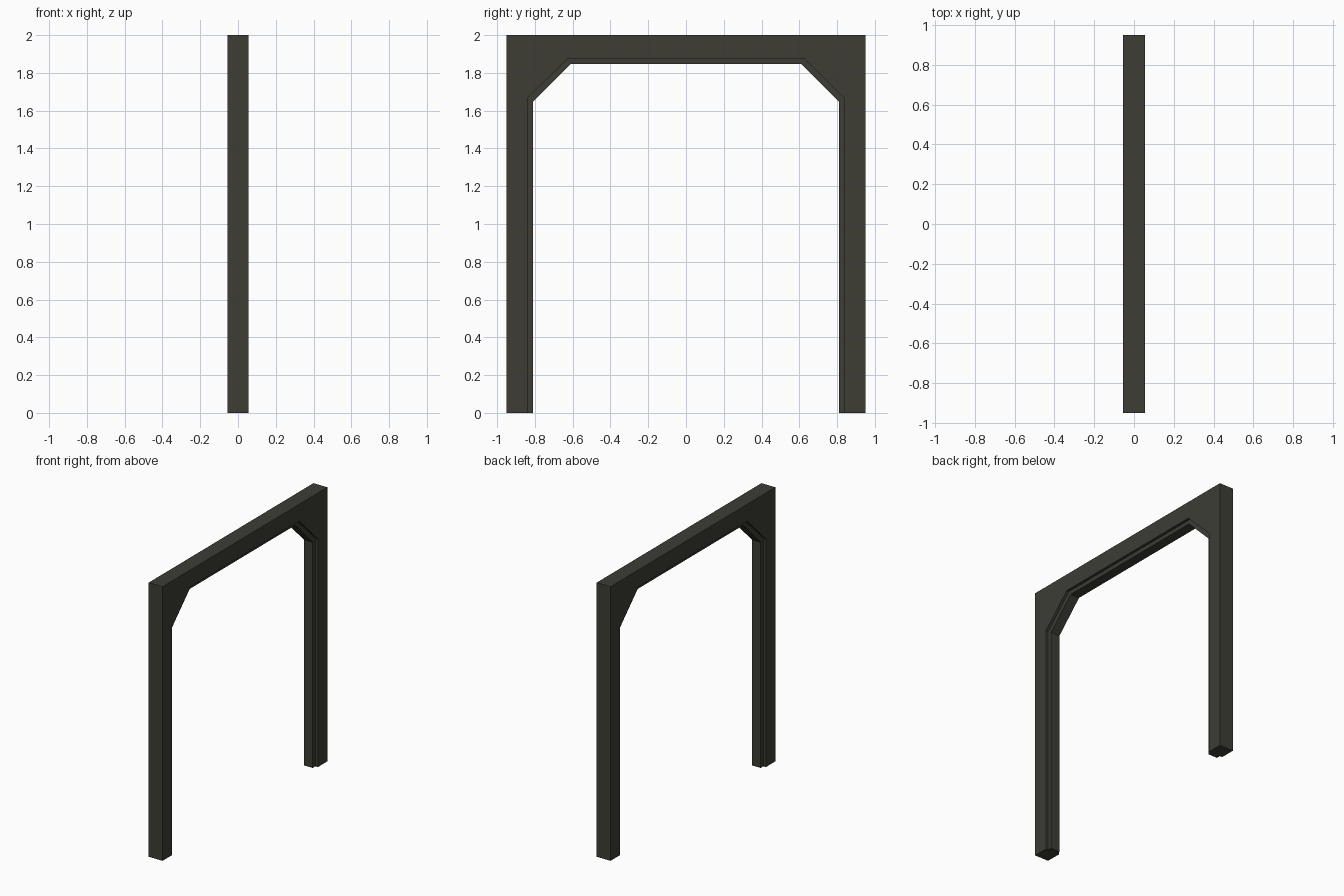
import bpy, bmesh

if "Cube" in bpy.data.objects:
    bpy.data.objects.remove(bpy.data.objects["Cube"])

W, T = 0.056, 0.036   # half depth of the frame and of the thinner inner stop

# Left half of each outline as (y, z): floor, chamfer start, chamfer end
OUTER = [(-0.95, 0.0), (-0.95, 2.0), (-0.95, 2.0)]
REBATE = [(-0.84, 0.0), (-0.84, 1.665), (-0.625, 1.877)]
INNER = [(-0.81, 0.0), (-0.81, 1.647), (-0.608, 1.848)]


def full(half):
    """Mirror a half outline to the right side."""
    return half + [(-y, z) for y, z in reversed(half)]


mat = bpy.data.materials.new("dark_grey")
mat.diffuse_color = (0.047, 0.047, 0.036, 1.0)
mat.use_nodes = True
mat.node_tree.nodes["Principled BSDF"].inputs["Base Color"].default_value = mat.diffuse_color

# Stepped cross-section carried along the legs, chamfers and lintel
bm = bmesh.new()
rings = []
for o, r, i in zip(full(OUTER), full(REBATE), full(INNER)):
    section = [(-W, o), (W, o), (W, r), (T, r), (T, i), (-T, i), (-T, r), (-W, r)]
    rings.append([bm.verts.new((x, p[0], p[1])) for x, p in section])
for a, b in zip(rings, rings[1:]):
    for k in range(8):
        n = (k + 1) % 8
        bm.faces.new((a[k], a[n], b[n], b[k]))

# Feet of the two legs
bm.faces.new(rings[0])
bm.faces.new(rings[-1])

# Join the doubled outer top corners
bmesh.ops.remove_doubles(bm, verts=bm.verts[:], dist=1e-5)
bmesh.ops.recalc_face_normals(bm, faces=bm.faces[:])

mesh = bpy.data.meshes.new("door_frame")
bm.to_mesh(mesh)
bm.free()
mesh.materials.append(mat)
bpy.context.collection.objects.link(bpy.data.objects.new("door_frame", mesh))
